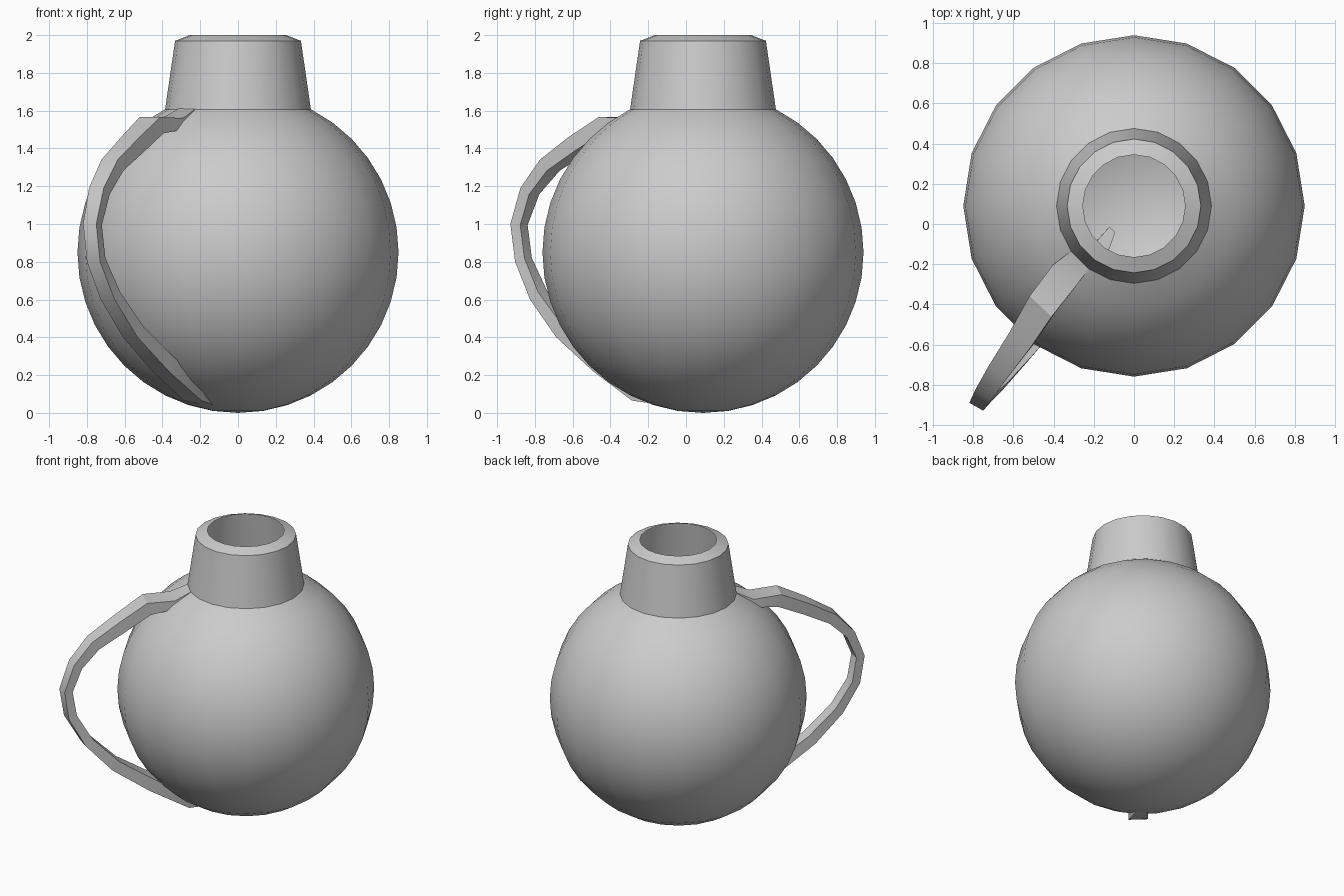
import bpy, bmesh, math
from mathutils import Vector

if "Cube" in bpy.data.objects:
    bpy.data.objects.remove(bpy.data.objects["Cube"])


def finish(name, bm):
    bmesh.ops.remove_doubles(bm, verts=bm.verts, dist=0.0005)
    bmesh.ops.recalc_face_normals(bm, faces=bm.faces)
    mesh = bpy.data.meshes.new(name)
    bm.to_mesh(mesh)
    bm.free()
    obj = bpy.data.objects.new(name, mesh)
    bpy.context.collection.objects.link(obj)
    bpy.ops.object.select_all(action='DESELECT')
    obj.select_set(True)
    bpy.context.view_layer.objects.active = obj
    bpy.ops.object.shade_smooth_by_angle(angle=math.radians(30))
    return obj


def skin(bm, rings, cap=False):
    loops = [[bm.verts.new(p) for p in r] for r in rings]
    n = len(loops[0])
    for a, b in zip(loops, loops[1:]):
        for i in range(n):
            j = (i + 1) % n
            bm.faces.new((a[i], a[j], b[j], b[i]))
    if cap:
        bm.faces.new(loops[0])
        bm.faces.new(loops[-1])


# Jug body: thin 20-sided sphere, tapered neck and inward lip, open at the top
R, CY, SIDES = 0.85, 0.09, 20
profile = [(R * math.sin(math.radians(9 * k)), R - R * math.cos(math.radians(9 * k)))
           for k in range(0, 18)]
profile += [(0.333, 1.97), (0.255, 2.0)]
bm = bmesh.new()
skin(bm, [[(r * math.cos(math.tau * i / SIDES), CY + r * math.sin(math.tau * i / SIDES), z)
           for i in range(SIDES)] for r, z in profile])
finish("jug_body", bm)

# Handle: outer face centre, width, thickness, from neck to base
sections = [
    ((-0.23, -0.14, 1.635), 0.11, 0.06),
    ((-0.348, -0.258, 1.56), 0.155, 0.06),
    ((-0.465, -0.41, 1.567), 0.15, 0.09),
    ((-0.57, -0.58, 1.46), 0.13, 0.085),
    ((-0.68, -0.74, 1.34), 0.11, 0.075),
    ((-0.75, -0.85, 1.19), 0.095, 0.065),
    ((-0.785, -0.91, 1.00), 0.08, 0.06),
    ((-0.765, -0.885, 0.80), 0.08, 0.06),
    ((-0.69, -0.80, 0.60), 0.09, 0.065),
    ((-0.57, -0.655, 0.40), 0.10, 0.075),
    ((-0.41, -0.45, 0.22), 0.12, 0.085),
    ((-0.24, -0.24, 0.065), 0.13, 0.08),
    ((-0.11, -0.03, 0.03), 0.04, 0.02),
]
pts = [Vector(s[0]) for s in sections]
centre = Vector((0, CY, R))
rings = []
for i, (_, w, t) in enumerate(sections):
    p = pts[i]
    tangent = pts[min(i + 1, len(pts) - 1)] - pts[max(i - 1, 0)]
    side = Vector((1, -min(1, 0.5 + 0.65 * abs(p.z - 0.9)), 0)).normalized()
    inward = tangent.cross(side).normalized()
    if inward.dot(centre - p) < 0:
        inward.negate()
    a, b = p - side * w / 2, p + side * w / 2
    rings.append([a, b, b + inward * t, a + inward * t])
bm = bmesh.new()
skin(bm, rings, cap=True)
finish("handle", bm)
